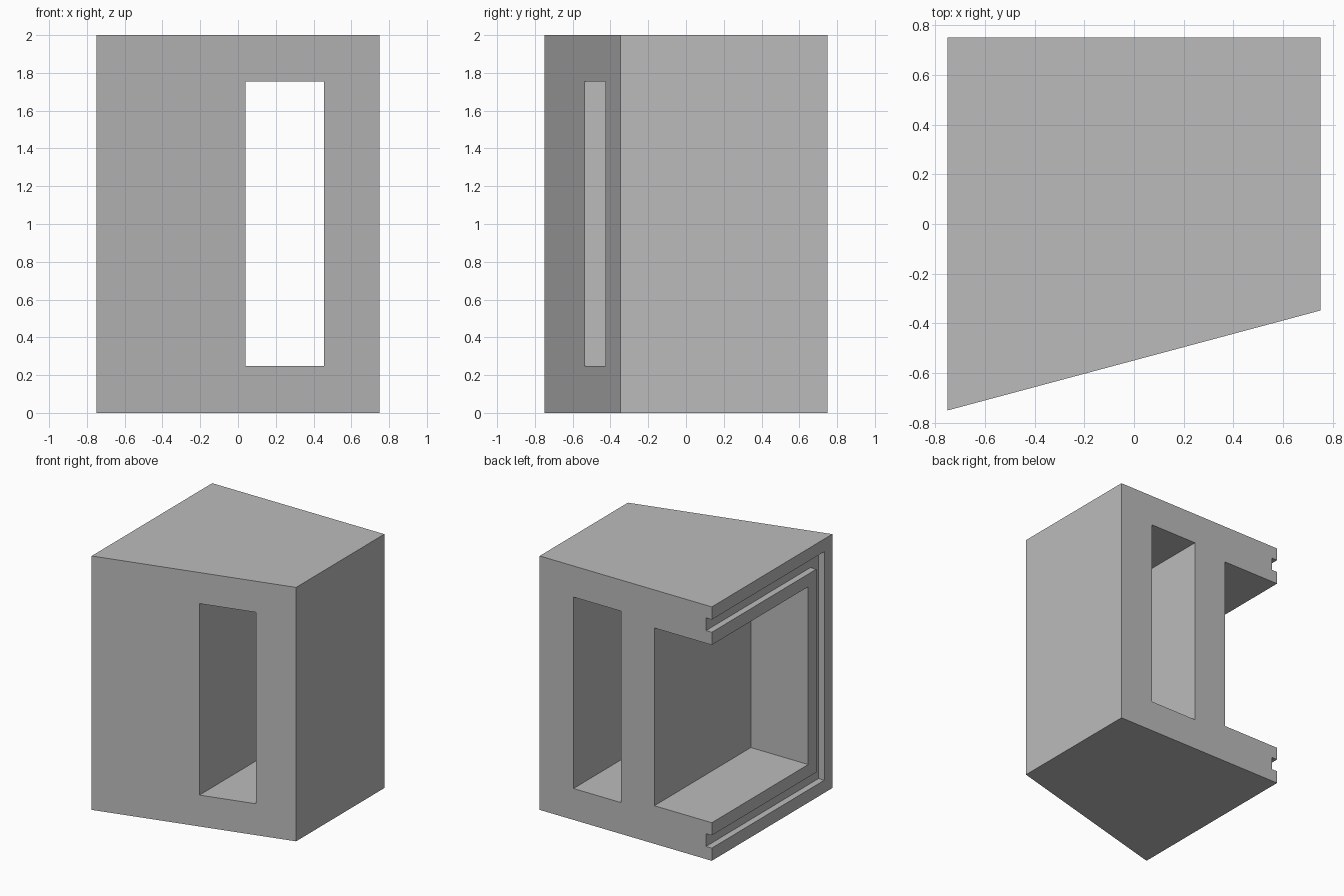
import bpy
import bmesh
from mathutils import Vector

cube = bpy.data.objects.get("Cube")
if cube:
    bpy.data.objects.remove(cube, do_unlink=True)

grey = bpy.data.materials.new("plain_grey")
grey.use_nodes = True
COLOUR = (0.5, 0.5, 0.5, 1)
grey.diffuse_color = COLOUR
grey.node_tree.nodes["Principled BSDF"].inputs["Base Color"].default_value = COLOUR


def prism(name, outline, along):
    """Extrude a closed flat outline of 3D points along a vector."""
    bm = bmesh.new()
    face = bm.faces.new([bm.verts.new(p) for p in outline])
    extruded = bmesh.ops.extrude_face_region(bm, geom=[face])["geom"]
    verts = [g for g in extruded if isinstance(g, bmesh.types.BMVert)]
    bmesh.ops.translate(bm, verts=verts, vec=Vector(along))
    bmesh.ops.recalc_face_normals(bm, faces=bm.faces)
    mesh = bpy.data.meshes.new(name)
    bm.to_mesh(mesh)
    bm.free()
    mesh.materials.append(grey)
    obj = bpy.data.objects.new(name, mesh)
    bpy.context.collection.objects.link(obj)
    return obj


def box(name, low, high):
    (x0, y0, z0), (x1, y1, z1) = low, high
    base = [(x0, y0, z0), (x1, y0, z0), (x1, y1, z0), (x0, y1, z0)]
    return prism(name, base, (0, 0, z1 - z0))


def cut(target, cutter):
    cutter.hide_render = True
    mod = target.modifiers.new(cutter.name, 'BOOLEAN')
    mod.operation = 'DIFFERENCE'
    mod.solver = 'EXACT'
    mod.object = cutter
    bpy.context.view_layer.objects.active = target
    bpy.ops.object.modifier_apply(modifier=mod.name)
    bpy.data.objects.remove(cutter, do_unlink=True)


# Block with a slanted front
HALF, HEIGHT, OUT = 0.75, 2.0, 1.0
block = prism("slant_front_block",
              [(-HALF, -HALF, 0), (HALF, -0.348, 0), (HALF, HALF, 0), (-HALF, HALF, 0)],
              (0, 0, HEIGHT))

# Tall slot running from front to back
cut(block, box("slot_cutter", (0.041, -OUT, 0.247), (0.455, OUT, 1.755)))

# Pocket open to the side and the back
cut(block, box("pocket_cutter", (-OUT, -0.45, 0.3), (-0.25, OUT, 1.7)))

# C-shaped groove around the mouth of the pocket
outer, inner = 0.1, 0.2
groove = []
for inset, ends in ((outer, 1), (inner, -1)):
    low, high, front = inset, HEIGHT - inset, inset - HALF
    path = [(OUT, low), (front, low), (front, high), (OUT, high)]
    groove += path[::ends]
cut(block, prism("groove_cutter", [(-OUT, y, z) for y, z in groove], (OUT - HALF + 0.05, 0, 0)))
